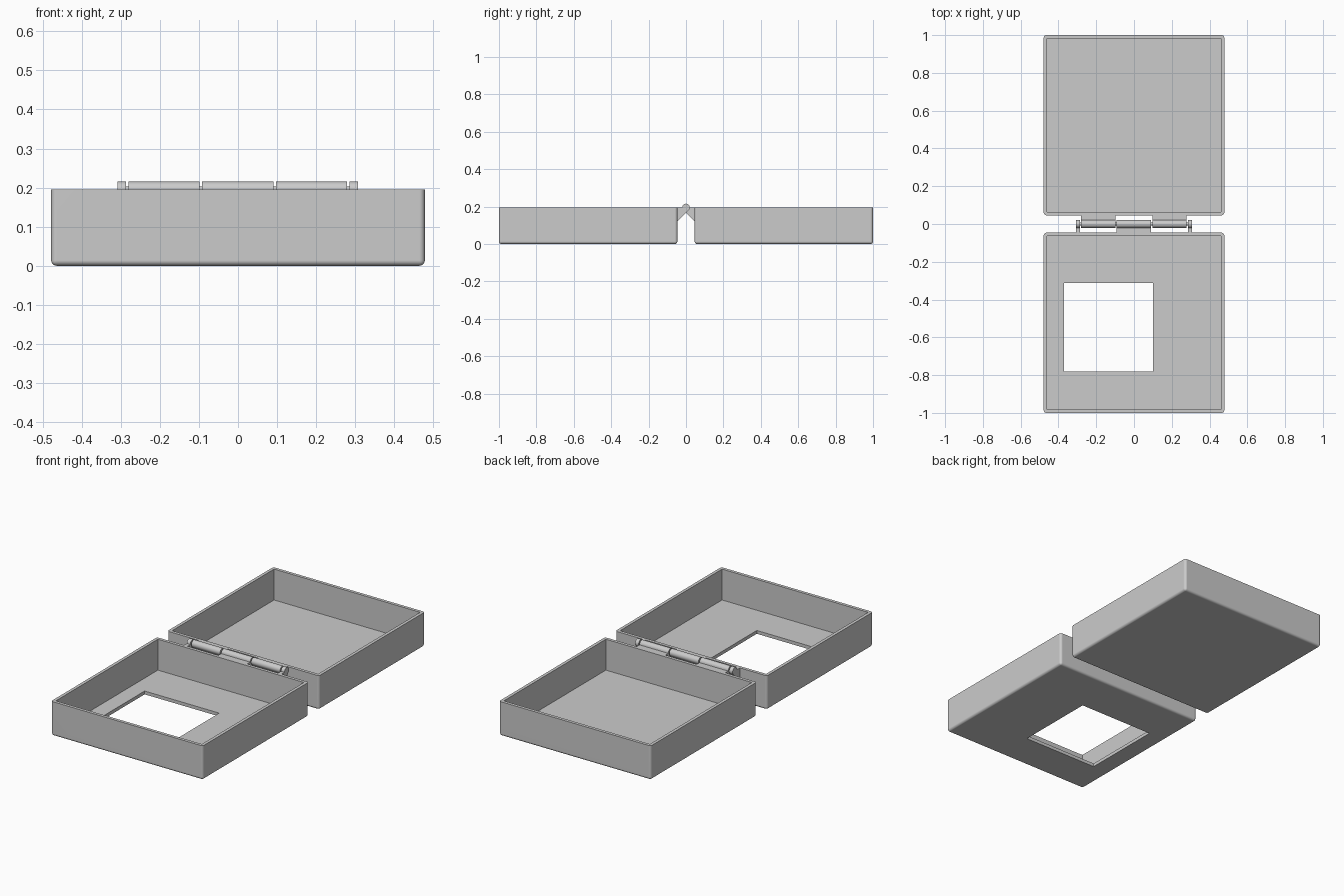
import bpy, bmesh, math
from mathutils import Matrix, Vector

if "Cube" in bpy.data.objects:
    bpy.data.objects.remove(bpy.data.objects["Cube"])

grey = bpy.data.materials.new("plain_grey")
grey.use_nodes = True
grey.diffuse_color = (0.6, 0.6, 0.6, 1)
grey.node_tree.nodes["Principled BSDF"].inputs["Base Color"].default_value = (0.6, 0.6, 0.6, 1)

HALF_W, INNER, HEIGHT = 0.478, 0.046, 0.195
WALL, FLOOR, ROUND = 0.018, 0.019, 0.014
PIN_R = 0.0205


def finish(bm, name):
    bmesh.ops.recalc_face_normals(bm, faces=bm.faces)
    if bm.calc_volume(signed=True) < 0:
        bmesh.ops.reverse_faces(bm, faces=bm.faces)
    mesh = bpy.data.meshes.new(name)
    bm.to_mesh(mesh)
    bm.free()
    mesh.materials.append(grey)
    obj = bpy.data.objects.new(name, mesh)
    bpy.context.collection.objects.link(obj)
    # Smooth roundings, with the large flat faces kept flat
    bpy.ops.object.select_all(action="DESELECT")
    obj.select_set(True)
    bpy.context.view_layer.objects.active = obj
    bpy.ops.object.shade_smooth_by_angle(angle=math.radians(30))
    normals = obj.modifiers.new("flat_sides", "WEIGHTED_NORMAL")
    normals.keep_sharp = True


# Square opening cut through the floor and lined with four walls
def cut_window(bm, x0, x1, y0, y1):
    for axis, values in ((Vector((1, 0, 0)), (x0, x1)), (Vector((0, 1, 0)), (y0, y1))):
        for value in values:
            bmesh.ops.bisect_plane(bm, geom=bm.verts[:] + bm.edges[:] + bm.faces[:],
                                   plane_co=axis * value, plane_no=axis)
    inside = []
    for f in bm.faces:
        c = f.calc_center_median()
        if x0 < c.x < x1 and y0 < c.y < y1 and c.z < 2 * FLOOR:
            inside.append(f)
    bmesh.ops.delete(bm, geom=inside, context="FACES")
    rims = [e for e in bm.edges if e.is_boundary]
    bmesh.ops.bridge_loops(bm, edges=rims)


# Open tray: rounded outside, top face inset to a rim and pushed down to the floor
def tray(name, y0, y1, window=None):
    bm = bmesh.new()
    mat = Matrix.Translation((0, (y0 + y1) / 2, HEIGHT / 2))
    bmesh.ops.create_cube(bm, size=1, matrix=mat @ Matrix.Diagonal((2 * HALF_W, y1 - y0, HEIGHT, 1)))
    edges = [e for e in bm.edges if min(v.co.z for v in e.verts) < 0.01]
    bmesh.ops.bevel(bm, geom=edges, offset=ROUND, segments=4, profile=0.5, affect="EDGES")
    top = max(bm.faces, key=lambda f: f.calc_center_median().z)
    bmesh.ops.inset_individual(bm, faces=[top], thickness=WALL)
    cavity = bmesh.ops.extrude_discrete_faces(bm, faces=[top])["faces"][0]
    bmesh.ops.translate(bm, verts=cavity.verts, vec=(0, 0, FLOOR - HEIGHT))
    if window:
        cut_window(bm, *window)
    finish(bm, name)


tray("back_tray", INNER, 1.0)
tray("front_tray", -1.0, -INNER, window=(-0.37, 0.10, -0.78, -0.312))


# Hinge knuckle: round barrel with a sloped arm reaching to one tray
def knuckle(name, x0, x1, side):
    reach = INNER + 0.004
    arc = [math.radians(225) * i / 15 for i in range(16)]
    profile = [(reach, HEIGHT)]
    profile += [(PIN_R * math.cos(a), HEIGHT + PIN_R * math.sin(a)) for a in arc]
    profile.append((reach, HEIGHT - PIN_R * math.sqrt(2) - reach))
    bm = bmesh.new()
    face = bm.faces.new([bm.verts.new((x0, side * y, z)) for y, z in profile])
    ext = bmesh.ops.extrude_face_region(bm, geom=[face])["geom"]
    moved = [g for g in ext if isinstance(g, bmesh.types.BMVert)]
    bmesh.ops.translate(bm, verts=moved, vec=(x1 - x0, 0, 0))
    # Close the start end if the extrusion left it open
    bmesh.ops.holes_fill(bm, edges=[e for e in bm.edges if e.is_boundary])
    finish(bm, name)


knuckle("right_end_knuckle", -0.308, -0.286, -1)
knuckle("right_back_knuckle", -0.280, -0.099, 1)
knuckle("middle_knuckle", -0.092, 0.091, -1)
knuckle("left_back_knuckle", 0.097, 0.279, 1)
knuckle("left_end_knuckle", 0.285, 0.307, -1)

# Pin joining the knuckles
bm = bmesh.new()
bmesh.ops.create_cone(bm, cap_ends=True, segments=16, radius1=0.008, radius2=0.008, depth=0.58,
                      matrix=Matrix.Translation((0, 0, HEIGHT)) @ Matrix.Rotation(math.pi / 2, 4, "Y"))
finish(bm, "hinge_pin")
